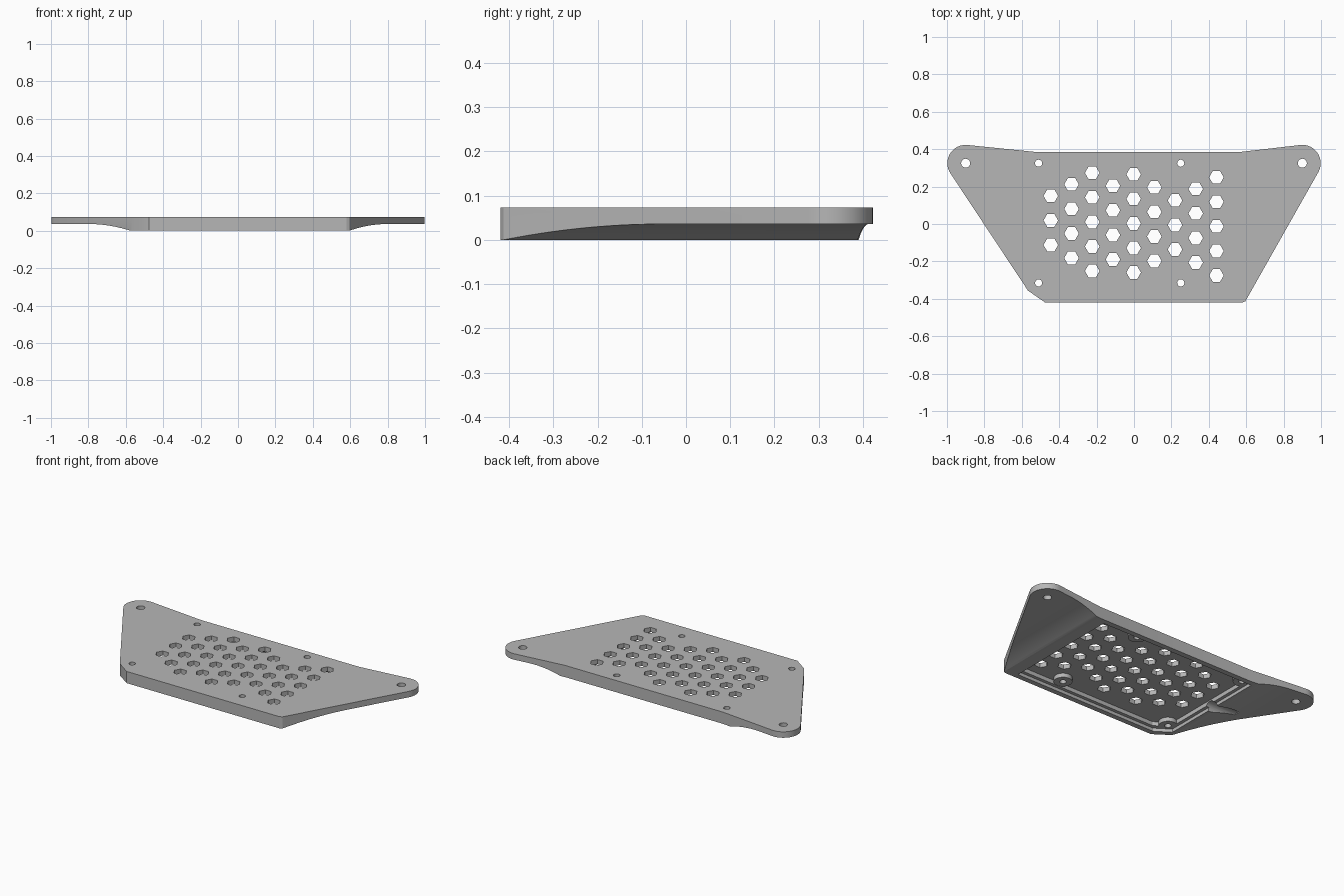
import bpy
import bmesh
from math import cos, sin, pi, radians
from mathutils import Matrix

cube = bpy.data.objects.get("Cube")
if cube:
    bpy.data.objects.remove(cube, do_unlink=True)

TOP, WING, CEILING, LEDGE = 0.073, 0.036, 0.045, 0.02
LOBE_X, HOLE_Y, LOBE_R = 0.90, 0.325, 0.098
MOUNTS = [(x, y) for x in (-0.51, 0.25) for y in (-0.315, 0.325)]

grey = bpy.data.materials.new("plain grey")
grey.use_nodes = True
colour = (0.47, 0.47, 0.47, 1)
grey.diffuse_color = colour
grey.node_tree.nodes["Principled BSDF"].inputs["Base Color"].default_value = colour


def arc(cx, cy, r, start, end, n):
    """Points on an arc, angles in degrees."""
    return [(cx + r * cos(radians(start + (end - start) * i / n)),
             cy + r * sin(radians(start + (end - start) * i / n))) for i in range(n + 1)]


def ring(cx, cy, r, n):
    return arc(cx, cy, r, 0, 360, n)[:-1]


def prism(name, outlines, low, high, matrix=None):
    """Extrude flat outlines from low to high in one mesh."""
    bm = bmesh.new()
    for outline in outlines:
        face = bm.faces.new([bm.verts.new((x, y, low)) for x, y in outline])
        out = bmesh.ops.extrude_face_region(bm, geom=[face])
        verts = [v for v in out["geom"] if isinstance(v, bmesh.types.BMVert)]
        bmesh.ops.translate(bm, vec=(0, 0, high - low), verts=verts)
    if matrix:
        bm.transform(matrix)
    bmesh.ops.recalc_face_normals(bm, faces=bm.faces[:])
    mesh = bpy.data.meshes.new(name)
    bm.to_mesh(mesh)
    bm.free()
    mesh.materials.append(grey)
    obj = bpy.data.objects.new(name, mesh)
    bpy.context.collection.objects.link(obj)
    return obj


def cut(target, cutter):
    """Subtract the cutter and discard it."""
    mod = target.modifiers.new("cut", "BOOLEAN")
    mod.operation = "DIFFERENCE"
    mod.solver = "EXACT"
    mod.object = cutter
    bpy.context.view_layer.objects.active = target
    bpy.ops.object.modifier_apply(modifier=mod.name)
    bpy.data.objects.remove(cutter, do_unlink=True)


# Plate outline, with a rounded lobe at each rear corner
outline = [(-0.475, -0.42), (0.58, -0.42), (0.595, -0.413), (0.604, -0.398)]
outline += arc(LOBE_X, HOLE_Y, LOBE_R, -29, 97, 16)
outline += [(0.567, 0.385), (-0.524, 0.385)]
outline += arc(-LOBE_X, HOLE_Y, LOBE_R, 81, 213, 16)
outline += [(-0.567, -0.356)]
plate = prism("cover_plate", [outline], 0, TOP)

# Thin wings that curve down into the thick middle; profile is drawn in x and z
to_xz = Matrix.Rotation(pi / 2, 4, "X")
for side, root in ((1, 0.595), (-1, 0.575)):
    steps = 14
    profile = []
    for i in range(steps + 1):
        t = i / steps
        profile.append((side * (root + (0.8 - root) * t), WING * (1 - (1 - t) ** 2)))
    profile += [(side * 1.1, WING), (side * 1.1, -0.05), (side * root, -0.05)]
    cut(plate, prism("wing_cutter", [profile], -0.6, 0.6, to_xz))


def pocket(inset):
    """Pocket outline with one clipped front corner."""
    left, right, front, back = -0.553 + inset, 0.515 - inset, -0.388 + inset, 0.352 - inset
    return [(left + 0.09, front), (right, front), (right, back), (left, back),
            (left, front + 0.06)]


# Shallow pocket, then a deeper one that leaves a ledge and four screw bosses
cut(plate, prism("ledge_cutter", [pocket(0)], -0.05, LEDGE))
deep = prism("deep_cutter", [pocket(0.02)], -0.02, CEILING)
cut(deep, prism("boss_cutter", [ring(x, y, 0.052, 24) for x, y in MOUNTS], -0.1, 0.1))
cut(plate, deep)

# Rounded cable channel through the left-hand rim
along_x = Matrix.Rotation(pi / 2, 4, "Y")
cut(plate, prism("cable_cutter", [ring(0, 0.02, 0.038, 24)], -0.73, -0.52, along_x))

# Honeycomb vents on a slightly turned lattice: column, first row, last row
columns = [(-4, -1, 1), (-3, -1, 2), (-2, -2, 2), (-1, -1, 2), (0, -2, 2),
           (1, -1, 2), (2, -1, 1), (3, -1, 2), (4, -2, 2)]
vents = []
for col, first, last in columns:
    for row in range(first, last + 1):
        y = 0.003 + 0.1312 * (row - 0.5 * (col % 2)) - 0.004 * col
        vents.append(ring(0.1107 * col - 0.002, y, 0.039, 6))
cut(plate, prism("vent_cutter", vents, -0.1, 0.2))

# Screw holes through the lobes and bosses
holes = [ring(x, y, 0.019, 20) for x, y in MOUNTS]
holes += [ring(s * LOBE_X, HOLE_Y, 0.024, 24) for s in (-1, 1)]
cut(plate, prism("hole_cutter", holes, -0.1, 0.2))

# Smooth the curves and keep the edges crisp
bpy.ops.object.select_all(action="DESELECT")
plate.select_set(True)
bpy.context.view_layer.objects.active = plate
bpy.ops.object.shade_smooth_by_angle(angle=radians(25))
